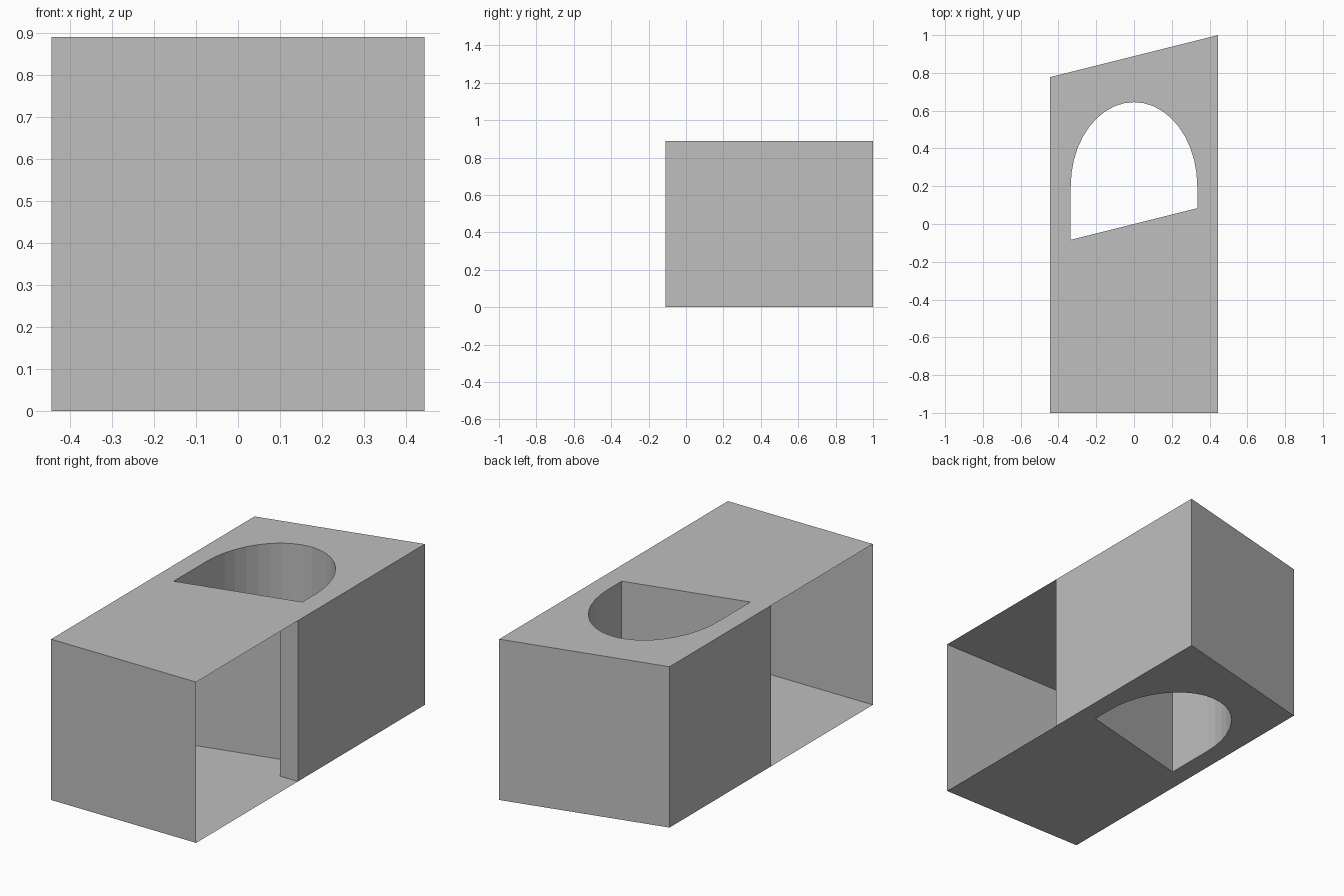
import bpy
import bmesh
from math import cos, sin, pi

cube = bpy.data.objects.get("Cube")
if cube:
    bpy.data.objects.remove(cube, do_unlink=True)

# Main sizes
HALF = 0.444      # half width
HEIGHT = 0.89
FRONT = -1.0
BLOCK = -0.11     # front end of the side walls
BACK_MID = 0.889  # slanted back at the centre line
SLANT = 0.25
HOLE = 0.335      # half width of the shaft
ARC_Y, ARC_RISE, ARC_STEPS = 0.2, 0.445, 20

grey = bpy.data.materials.new("plain grey")
grey.use_nodes = True
colour = (0.52, 0.52, 0.52, 1)
grey.diffuse_color = colour
grey.node_tree.nodes["Principled BSDF"].inputs["Base Color"].default_value = colour


def finish(name, bm):
    mesh = bpy.data.meshes.new(name)
    bm.to_mesh(mesh)
    bm.free()
    mesh.materials.append(grey)
    obj = bpy.data.objects.new(name, mesh)
    bpy.context.collection.objects.link(obj)


def loop_edges(bm, points, z):
    verts = [bm.verts.new((x, y, z)) for x, y in points]
    return [bm.edges.new((a, b)) for a, b in zip(verts, verts[1:] + verts[:1])]


def sheet(name, outline, hole, z, up):
    """Flat horizontal sheet with a hole."""
    bm = bmesh.new()
    edges = loop_edges(bm, outline, z) + loop_edges(bm, hole, z)
    bmesh.ops.triangle_fill(bm, edges=edges, use_beauty=True, normal=(0, 0, up))
    for face in bm.faces:
        face.normal_update()
        if face.normal.z * up < 0:
            face.normal_flip()
    flat = [e for e in bm.edges if len(e.link_faces) == 2]
    bmesh.ops.dissolve_limit(bm, angle_limit=0.01, verts=[], edges=flat)
    finish(name, bm)


def wall(name, points, closed=False):
    """Upright wall along a path on the ground."""
    bm = bmesh.new()
    low = [bm.verts.new((x, y, 0)) for x, y in points]
    high = [bm.verts.new((x, y, HEIGHT)) for x, y in points]
    count = len(points)
    for i in range(count if closed else count - 1):
        j = (i + 1) % count
        bm.faces.new((low[i], low[j], high[j], high[i]))
    finish(name, bm)


# Ground outlines
back_right = (HALF, BACK_MID + SLANT * HALF)
back_left = (-HALF, BACK_MID - SLANT * HALF)
outline = [(-HALF, FRONT), (HALF, FRONT), back_right, back_left]
slant_ends = [(-HOLE, -SLANT * HOLE), (HOLE, SLANT * HOLE)]
arch = [(HOLE * cos(pi * i / ARC_STEPS), ARC_Y + ARC_RISE * sin(pi * i / ARC_STEPS))
        for i in range(ARC_STEPS + 1)]
hole = slant_ends + arch

# Roof and floor, both pierced by the shaft
sheet("roof", outline, hole, HEIGHT, 1)
sheet("floor", outline, hole, 0, -1)

# Front panel and the slanted partition closing the shaft
wall("front_panel", outline[:2])
wall("slanted_partition", slant_ends)

# Side walls, slanted back and arched shaft as one horseshoe block
horseshoe = [(HOLE, BLOCK), (HALF, BLOCK), back_right, back_left,
             (-HALF, BLOCK), (-HOLE, BLOCK)] + arch[::-1]
wall("horseshoe_block", horseshoe, closed=True)
